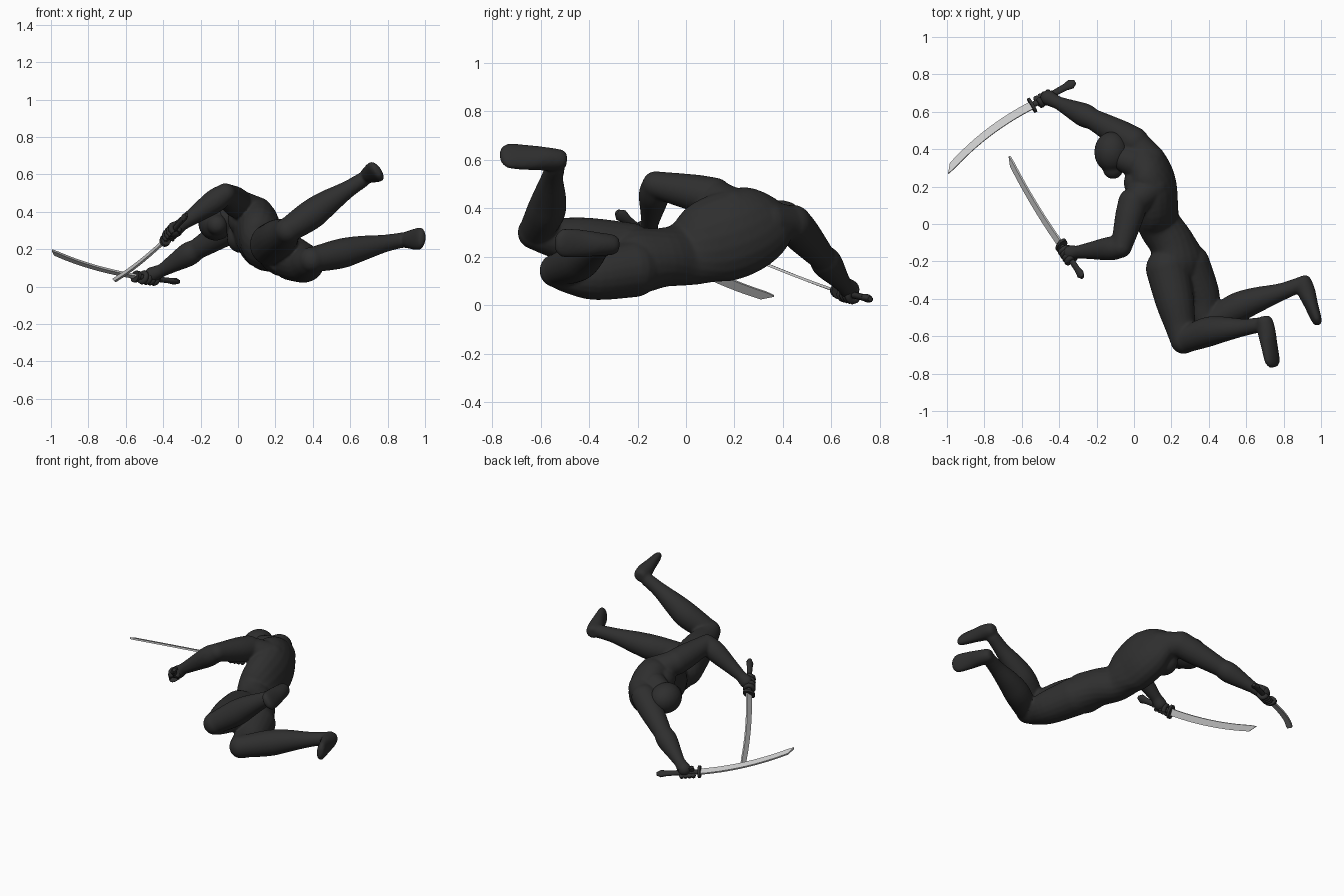
import bpy, bmesh, math
from mathutils import Vector as V, Matrix

if "Cube" in bpy.data.objects:
    bpy.data.objects.remove(bpy.data.objects["Cube"])


def material(name, c):
    m = bpy.data.materials.new(name)
    m.diffuse_color = (c, c, c, 1)
    m.use_nodes = True
    m.node_tree.nodes["Principled BSDF"].inputs["Base Color"].default_value = m.diffuse_color
    return m


DARK = material("charcoal", 0.028)
STEEL = material("steel grey", 0.6)


def finish(bm, name, mat, angle=60):
    bmesh.ops.recalc_face_normals(bm, faces=bm.faces)
    me = bpy.data.meshes.new(name)
    bm.to_mesh(me)
    bm.free()
    ob = bpy.data.objects.new(name, me)
    bpy.context.collection.objects.link(ob)
    me.materials.append(mat)
    bpy.ops.object.select_all(action='DESELECT')
    ob.select_set(True)
    bpy.context.view_layer.objects.active = ob
    bpy.ops.object.shade_smooth_by_angle(angle=math.radians(angle))
    return ob


def fuse(ob, voxel=0.008, smooth=7):
    # merge overlapping volumes into one smooth skin
    r = ob.modifiers.new("fuse", 'REMESH')
    r.mode, r.voxel_size, r.use_smooth_shade = 'VOXEL', voxel, True
    s = ob.modifiers.new("soften", 'SMOOTH')
    s.iterations, s.factor = smooth, 0.5
    bpy.ops.object.modifier_apply(modifier="fuse")
    bpy.ops.object.modifier_apply(modifier="soften")


def ball(bm, c, size):
    m = Matrix.Translation(c) @ Matrix.Diagonal((*size, 1))
    bmesh.ops.create_uvsphere(bm, u_segments=20, v_segments=12, radius=1, matrix=m)


def resample(rings, k=4):
    # smooth curve through ring centres and sizes
    f = [V((*c, a, b, *lat)) for c, a, b, lat in rings]
    out = []
    for i in range(len(f) - 1):
        p0, p1, p2, p3 = f[max(i - 1, 0)], f[i], f[i + 1], f[min(i + 2, len(f) - 1)]
        for s in range(k):
            t = s / k
            out.append((p1 * 2 + (p2 - p0) * t + (p0 * 2 - p1 * 5 + p2 * 4 - p3) * t * t
                        + (p1 * 3 - p0 - p2 * 3 + p3) * t ** 3) / 2)
    out.append(f[-1])
    return [(tuple(v[:3]), v[3], v[4], tuple(v[5:])) for v in out]


def loft(bm, rings, n=20, curve=False):
    # rings: (centre, lateral half width, half thickness, lateral direction)
    if curve:
        rings = resample(rings)
    loops = []
    for i, (c, a, b, lat) in enumerate(rings):
        t = (V(rings[min(i + 1, len(rings) - 1)][0]) - V(rings[max(i - 1, 0)][0])).normalized()
        u = V(lat)
        u = (u - t * u.dot(t)).normalized()
        w = t.cross(u)
        loops.append([bm.verts.new(V(c) + u * a * math.cos(k * math.tau / n)
                                   + w * b * math.sin(k * math.tau / n)) for k in range(n)])
    for p, q in zip(loops, loops[1:]):
        for k in range(n):
            bm.faces.new((p[k], p[(k + 1) % n], q[(k + 1) % n], q[k]))
    bm.faces.new(loops[0][::-1])
    bm.faces.new(loops[-1])


def limb(bm, pts):
    # round tube through (x, y, z, radius) points with rounded ends
    lat = (V(pts[-1][:3]) - V(pts[0][:3])).orthogonal()
    loft(bm, [(p[:3], p[3], p[3], lat) for p in pts], curve=True)
    for p in (pts[0], pts[-1]):
        ball(bm, p[:3], (p[3],) * 3)


def bone(a, b, ra, rb, *swell):
    # swell: (fraction along, radius, offset)
    a, b = V(a), V(b)
    return [(*a, ra)] + [(*(a.lerp(b, t) + V(o)), r) for t, r, o in swell] + [(*b, rb)]


# torso
bm = bmesh.new()
loft(bm, [((.25, -.27, .175), .13, .105, (.8, .2, -.6)),
          ((.235, -.2, .185), .155, .125, (.8, .2, -.6)),
          ((.20, -.1, .197), .128, .115, (.65, .2, -.7)),
          ((.135, .0, .212), .14, .108, (.4, .25, -.85)),
          ((.117, .1, .26), .178, .119, (.1, .35, -.95)),
          ((.10, .22, .303), .183, .124, (0, .5, -.85)),
          ((.055, .32, .345), .155, .11, (-.1, .75, -.6)),
          ((-.01, .36, .36), .09, .07, (-.1, .8, -.5))], curve=True)
ball(bm, (.015, .22, .36), (.07, .085, .085))                                # chest muscles
ball(bm, (.015, .31, .26), (.075, .085, .08))
limb(bm, [(.0, .33, .37, .08), (-.09, .36, .35, .065)])                      # neck

# arms and shoulders
shoulder_u, elbow_u, wrist_u = (-.005, .115, .447), (-.068, -.125, .497), (-.305, -.15, .33)
shoulder_l, elbow_l, wrist_l = (.0, .44, .335), (-.22, .56, .2), (-.41, .65, .085)
for s, e, w in ((shoulder_u, elbow_u, wrist_u), (shoulder_l, elbow_l, wrist_l)):
    limb(bm, bone(s, e, .08, .056, (.3, .077, (0, 0, 0)), (.65, .067, (0, 0, 0))))
    limb(bm, bone(e, w, .056, .034, (.25, .064, (0, 0, 0)), (.7, .046, (0, 0, 0))))
limb(bm, [(.10, .2, .39, .09), (*shoulder_u, .075)])
limb(bm, [(.08, .34, .34, .09), (*shoulder_l, .075)])

# legs
knee_u, ankle_u = (.265, -.625, .30), (.665, -.54, .57)
knee_l, ankle_l = (.395, -.535, .143), (.885, -.325, .25)
limb(bm, bone((.18, -.24, .225), knee_u, .117, .07, (.45, .104, (0, 0, 0)), (.8, .082, (0, 0, -.005))))
limb(bm, bone((.29, -.22, .15), knee_l, .118, .07, (.5, .104, (.012, 0, -.022)), (.82, .083, (0, 0, -.014))))
for k, a in ((knee_u, ankle_u), (knee_l, ankle_l)):
    limb(bm, bone(k, a, .067, .041, (.3, .08, (0, .02, 0)), (.52, .07, (-.003, .017, .003)),
                  (.8, .047, (0, .004, .003))))

# feet
for heel, toe, lat in (((.70, -.53, .60), (.738, -.725, .615), (.57, 0, -.82)),
                       ((.905, -.315, .25), (.972, -.50, .257), (.1, 0, 1))):
    h, t = V(heel), V(toe)
    d = (t - h).normalized()
    loft(bm, [(h - d * .037, .027, .026, lat), (h - d * .015, .042, .044, lat),
              (h.lerp(t, .25), .049, .048, lat), (h.lerp(t, .6), .057, .038, lat),
              (t, .06, .029, lat), (t + d * .028, .047, .023, lat), (t + d * .042, .025, .014, lat)],
         curve=True)

# palms
for wrist, palm in ((wrist_u, (-.337, -.155, .303)), (wrist_l, (-.46, .675, .064))):
    limb(bm, [(*wrist, .035), (*palm, .042)])
fuse(finish(bm, "body", DARK))

# hooded head
bm = bmesh.new()
ball(bm, (-.12, .385, .34), (.093, .11, .094))
limb(bm, [(-.115, .36, .335, .083), (-.112, .295, .33, .055)])
fuse(finish(bm, "head", DARK))


def sword(tag, pommel, guard, tip, edge, bulge, grip):
    P, G, T = V(pommel), V(guard), V(tip)
    L = T - G
    d = L.normalized()
    w = V(edge)
    w = (w - d * w.dot(d)).normalized()
    n = d.cross(w)
    # curved blade with a slanted point
    bm = bmesh.new()
    loops = []
    N = 14
    for i in range(N + 1):
        t = i / N
        c = G + L * t + V(bulge) * 4 * t * (1 - t)
        hw = .022 - .003 * t
        if i == N:
            c, hw = c - w * .012, .002
        loops.append([bm.verts.new(c + w * hw * a + n * .0055 * b)
                      for a, b in ((1, 1), (-1, 1), (-1, -1), (1, -1))])
    for p, q in zip(loops, loops[1:]):
        for k in range(4):
            bm.faces.new((p[k], p[(k + 1) % 4], q[(k + 1) % 4], q[k]))
    bm.faces.new(loops[0])
    bm.faces.new(loops[-1])
    finish(bm, tag + "_blade", STEEL, 25)
    # handle with flared pommel, and guard
    h = (G - P).normalized()
    bm = bmesh.new()
    loft(bm, [(P, .012, .01, w), (P + h * .025, .028, .017, w), (P + h * .06, .02, .014, w),
              (P.lerp(G, .6), .017, .014, w), (G, .017, .014, w)], 12)
    finish(bm, tag + "_handle", DARK, 40)
    bm = bmesh.new()
    loft(bm, [(G - h * .008, .045, .03, w), (G + h * .008, .045, .03, w)], 16)
    finish(bm, tag + "_guard", DARK, 40)
    # fingers wrapped round the handle
    bm = bmesh.new()
    for i in range(4):
        c = P.lerp(G, grip) + h * (i - 1.5) * .024
        pts = []
        for k in range(9):
            a = k * math.tau * .8 / 8
            pts.append(c + w * .027 * math.cos(a) + n * .025 * math.sin(a))
        loft(bm, [(p, .0145, .0145, h) for p in pts], 8)
    finish(bm, tag + "_fingers", DARK)


sword("low_sword", (-.315, .76, .026), (-.545, .635, .054), (-1.0, .28, .19),
      (-.53, .78, -.3), (-.017, .022, -.012), .7)
sword("high_sword", (-.275, -.285, .385), (-.388, -.115, .25), (-.67, .355, .03),
      (-.35, -.5, -.7), (-.006, -.011, -.018), .7)
